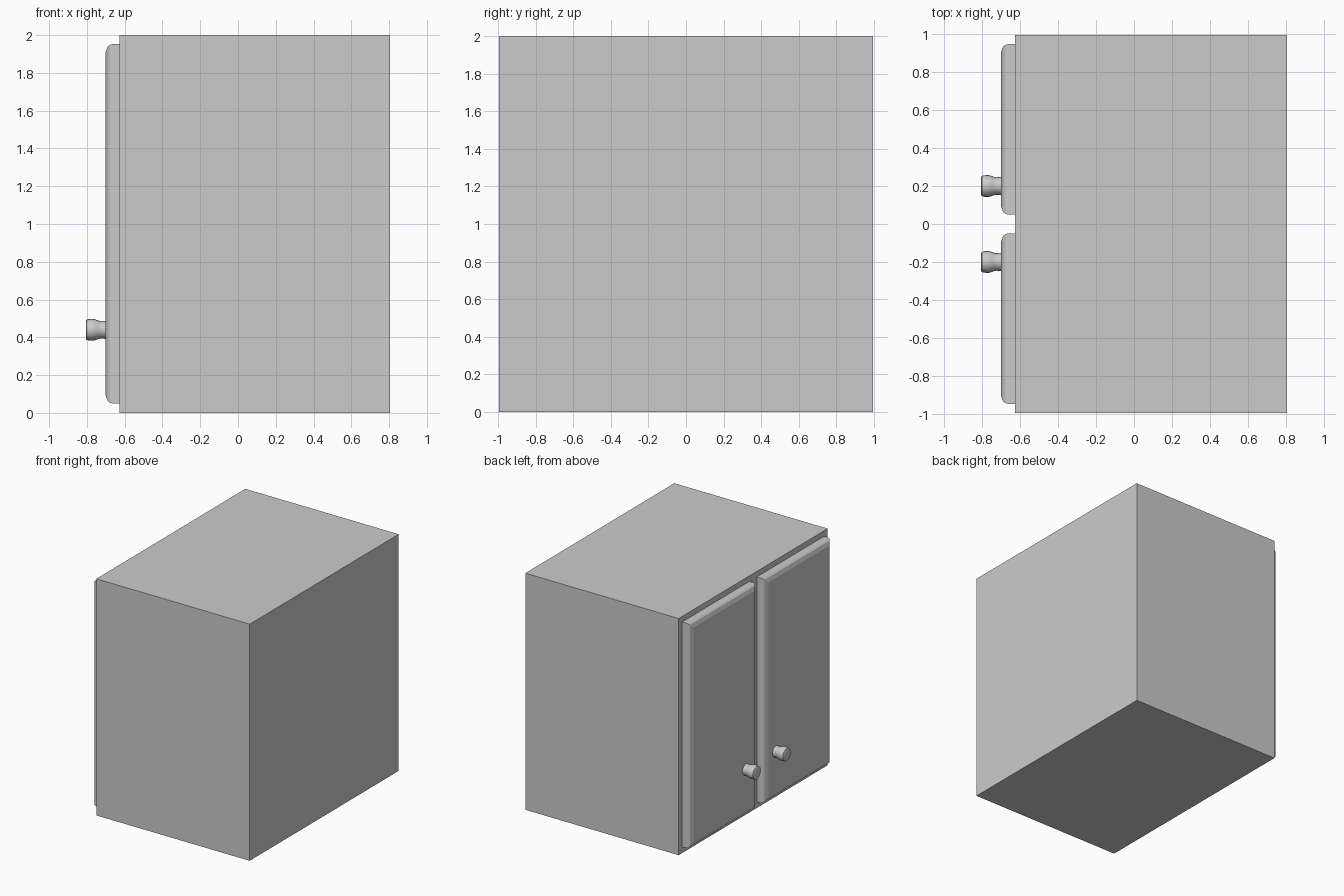
import bpy, bmesh, math

if "Cube" in bpy.data.objects:
    bpy.data.objects.remove(bpy.data.objects["Cube"])


def finish(name, bm, smooth=False):
    bmesh.ops.recalc_face_normals(bm, faces=bm.faces)
    mesh = bpy.data.meshes.new(name)
    bm.to_mesh(mesh)
    bm.free()
    obj = bpy.data.objects.new(name, mesh)
    bpy.context.collection.objects.link(obj)
    if smooth:
        bpy.ops.object.select_all(action='DESELECT')
        obj.select_set(True)
        bpy.context.view_layer.objects.active = obj
        bpy.ops.object.shade_smooth_by_angle(angle=math.radians(40))
    return obj


def loft(name, rings, smooth=False):
    """Skin a list of equal-length point rings and cap both ends."""
    bm = bmesh.new()
    loops = [[bm.verts.new(p) for p in ring] for ring in rings]
    n = len(loops[0])
    for a, b in zip(loops, loops[1:]):
        for i in range(n):
            j = (i + 1) % n
            bm.faces.new((a[i], a[j], b[j], b[i]))
    bm.faces.new(loops[0])
    bm.faces.new(loops[-1])
    return finish(name, bm, smooth)


def rect(x, y0, y1, z0, z1, inset=0.0):
    y0, y1, z0, z1 = y0 + inset, y1 - inset, z0 + inset, z1 - inset
    return [(x, y0, z0), (x, y1, z0), (x, y1, z1), (x, y0, z1)]


def circle(x, y, z, r, n=20):
    return [(x, y + r * math.cos(2 * math.pi * i / n),
             z + r * math.sin(2 * math.pi * i / n)) for i in range(n)]


# Cabinet box
BACK, FACE = 0.806, -0.628
loft("cabinet_body", [rect(x, -0.995, 0.995, 0, 2) for x in (BACK, FACE)])

# Edge profile of a door (x, inset) and turned profile of a knob (x, radius)
door_profile = [(FACE, 0), (-0.663, 0), (-0.678, 0.004), (-0.69, 0.014), (-0.702, 0.046)]
knob_profile = [(-0.70, 0.048), (-0.725, 0.046), (-0.74, 0.049), (-0.758, 0.056),
                (-0.772, 0.058), (-0.792, 0.056), (-0.802, 0.053), (-0.806, 0.046)]

for label, side in (("left", 1), ("right", -1)):
    y0, y1 = sorted((side * 0.05, side * 0.948))
    loft(label + "_door", [rect(x, y0, y1, 0.05, 1.953, i) for x, i in door_profile])
    loft(label + "_knob", [circle(x, side * 0.2, 0.44, r) for x, r in knob_profile], True)
